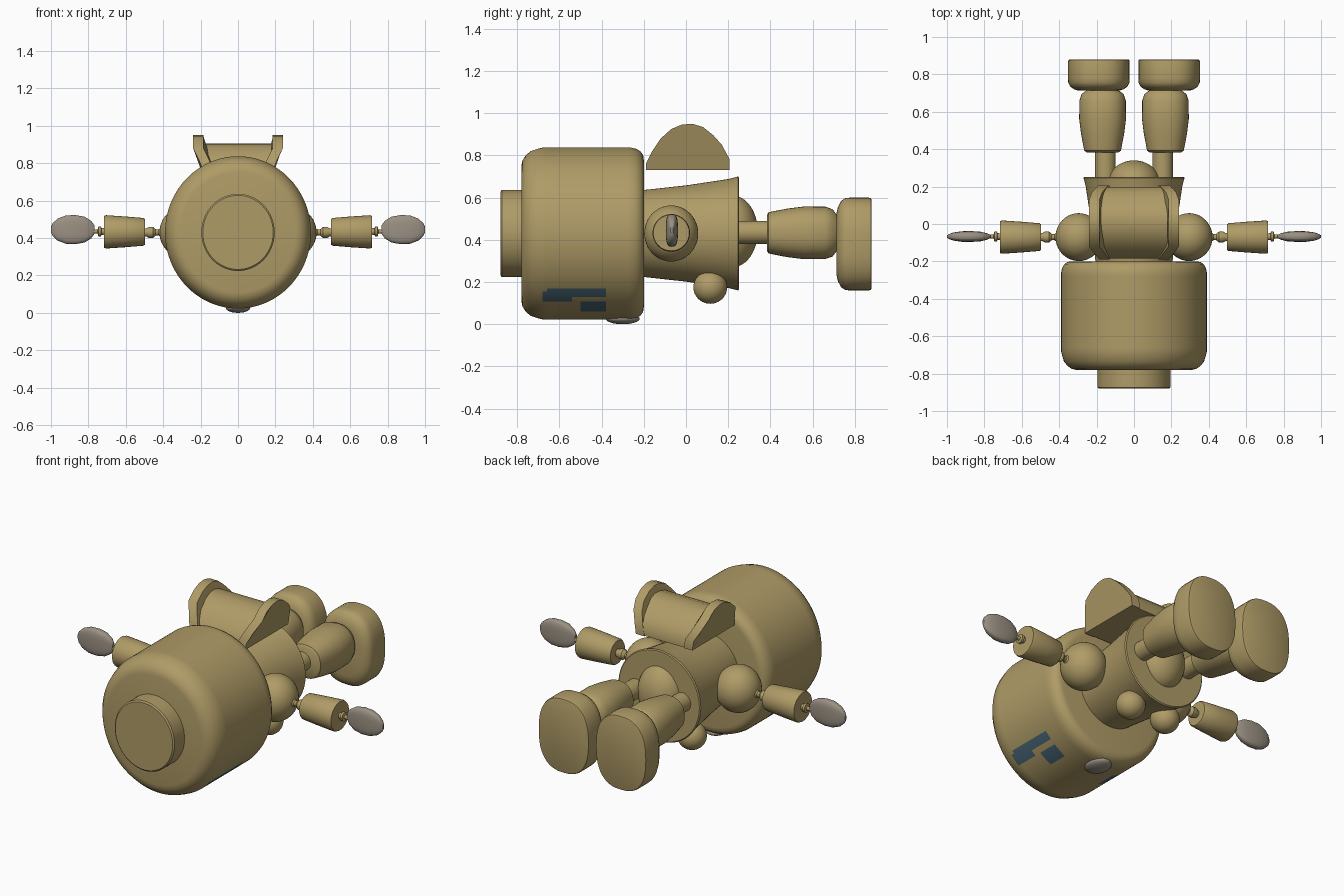
import bpy, bmesh, math

if "Cube" in bpy.data.objects:
    bpy.data.objects.remove(bpy.data.objects["Cube"])


def material(name, rgb):
    m = bpy.data.materials.new(name)
    m.diffuse_color = (*rgb, 1)
    m.use_nodes = True
    m.node_tree.nodes["Principled BSDF"].inputs["Base Color"].default_value = m.diffuse_color
    return m


TAN = material("tan", (0.43, 0.33, 0.135))
GREY = material("warm grey", (0.33, 0.285, 0.23))
BLUE = material("dull blue", (0.065, 0.13, 0.175))


def finish(bm, name, mats, angle=35):
    bmesh.ops.recalc_face_normals(bm, faces=bm.faces)
    me = bpy.data.meshes.new(name)
    bm.to_mesh(me)
    bm.free()
    ob = bpy.data.objects.new(name, me)
    bpy.context.collection.objects.link(ob)
    for m in mats:
        me.materials.append(m)
    bpy.ops.object.select_all(action='DESELECT')
    ob.select_set(True)
    bpy.context.view_layer.objects.active = ob
    bpy.ops.object.shade_smooth_by_angle(angle=math.radians(angle))
    return ob


def lathe(name, profile, axis, centre, scale=(1, 1), n=48, power=2, mats=(TAN,), paint=None):
    """Spin (position, radius) pairs around an axis; power > 2 squares the section."""
    bm = bmesh.new()
    rings = []
    for t, r in profile:
        ring = []
        for i in range(n):
            a = 2 * math.pi * i / n
            c, s = math.cos(a), math.sin(a)
            u = math.copysign(abs(c) ** (2 / power), c) * r * scale[0] + centre[0]
            v = math.copysign(abs(s) ** (2 / power), s) * r * scale[1] + centre[1]
            ring.append(bm.verts.new((u, t, v) if axis == 'y' else (t, u, v)))
        rings.append(ring)
    for p, q in zip(rings, rings[1:]):
        for i in range(n):
            j = (i + 1) % n
            bm.faces.new((p[i], p[j], q[j], q[i]))
    bm.faces.new(rings[0])
    bm.faces.new(rings[-1])
    if paint:
        for f in bm.faces:
            f.material_index = paint(f.calc_center_median())
    return finish(bm, name, mats)


def ball(name, centre, radii, mat=TAN):
    bm = bmesh.new()
    bmesh.ops.create_uvsphere(bm, u_segments=40, v_segments=24, radius=1)
    for v in bm.verts:
        v.co = [c + k * r for c, k, r in zip(centre, v.co, radii)]
    return finish(bm, name, [mat])


def prism(name, outline, x_in, x_out):
    """Extrude a (y, z) outline between two x positions that may depend on z."""
    bm = bmesh.new()
    a = [bm.verts.new((x_in(z), y, z)) for y, z in outline]
    b = [bm.verts.new((x_out(z), y, z)) for y, z in outline]
    bm.faces.new(a)
    bm.faces.new(b)
    for i in range(len(a)):
        j = (i + 1) % len(a)
        bm.faces.new((a[i], a[j], b[j], b[i]))
    return finish(bm, name, [TAN])


# Head: rounded drum with painted eyes on the downward face
def eye_paint(p):
    if p.z > 0.43:
        return 0
    ang = math.degrees(math.atan2(abs(p.x), 0.43 - p.z))
    brow = -0.66 < p.y < -0.39 and 42 < ang < 49
    corner = -0.68 < p.y < -0.54 and 37 < ang < 47
    pupil = -0.50 < p.y < -0.375 and 25 < ang < 37
    return 1 if brow or corner or pupil else 0


head = [(-0.78, 0.79), (-0.775, 0.85), (-0.76, 0.91), (-0.735, 0.96), (-0.705, 0.985)]
head += [(-0.68 + 0.02 * i, 1.0) for i in range(22)]
head += [(-0.235, 0.985), (-0.215, 0.955), (-0.203, 0.91), (-0.2, 0.86)]
lathe("head", head, 'y', (0, 0.43), (0.39, 0.407), n=144, mats=(TAN, BLUE), paint=eye_paint)
lathe("head_stud", [(-0.88, 0.192), (-0.873, 0.2), (-0.76, 0.2)], 'y', (0, 0.43), (0.98, 1.03), n=64)
ball("mouth", (0, -0.3, 0.026), (0.065, 0.08, 0.026), GREY)

# Torso and hips
lathe("torso", [(-0.21, 0.205), (0.0, 0.228), (0.2, 0.258), (0.247, 0.27), (0.252, 0.264)],
      'y', (0, 0.43), n=64)
ball("hips", (0, 0.22, 0.44), (0.14, 0.12, 0.17))

# Backpack: domed block between two flared side plates
dome = [(-0.19, 0.73), (-0.19, 0.76), (-0.16, 0.82), (-0.12, 0.88), (-0.07, 0.925), (-0.02, 0.946),
        (0.03, 0.95), (0.08, 0.935), (0.13, 0.895), (0.17, 0.85), (0.205, 0.785), (0.205, 0.73)]
block = [(y * 0.97, 0.73 + (z - 0.73) * 0.8) for y, z in dome]
prism("backpack", block, lambda z: -0.18, lambda z: 0.18)


def flare(z):
    return 0.185 + 0.055 * min(1, max(0, (z - 0.77) / 0.11))


for s, side in ((1, "right"), (-1, "left")):
    prism(side + "_backpack_plate", dome, lambda z: s * (flare(z) - 0.055), lambda z: s * flare(z))
    ball(side + "_chest_ball", (s * 0.12, 0.115, 0.175), (0.08, 0.08, 0.078))

    # Arm: shoulder, jointed rod, tapered forearm, wrist and flat hand
    ball(side + "_shoulder", (s * 0.295, -0.07, 0.43), (0.125, 0.128, 0.133))
    rod = [(0.38, 0.04), (0.405, 0.034), (0.425, 0.016), (0.44, 0.017), (0.455, 0.03),
           (0.475, 0.03), (0.49, 0.022), (0.51, 0.022)]
    lathe(side + "_elbow", [(s * t, r) for t, r in rod], 'x', (-0.07, 0.43), n=24)
    fore = [(0.497, 0.068), (0.505, 0.074), (0.6, 0.082), (0.705, 0.089), (0.717, 0.085)]
    lathe(side + "_forearm", [(s * t, r) for t, r in fore], 'x', (-0.07, 0.433), n=32)
    wrist = [(0.71, 0.017), (0.73, 0.018), (0.733, 0.026), (0.747, 0.026), (0.75, 0.012), (0.785, 0.01)]
    lathe(side + "_wrist", [(s * t, r) for t, r in wrist], 'x', (-0.067, 0.435), n=24)
    palm = [(0.768, 0.3), (0.785, 0.6), (0.82, 0.88), (0.87, 1.0), (0.92, 0.97),
            (0.965, 0.75), (0.99, 0.45), (1.0, 0.2)]
    lathe(side + "_hand", [(s * t, r) for t, r in palm], 'x', (-0.067, 0.445), (0.029, 0.078),
          n=32, power=3, mats=(GREY,))

    # Leg: thin thigh, bulging shin and broad foot
    lathe(side + "_thigh", [(0.22, 0.055), (0.42, 0.055)], 'y', (s * 0.153, 0.435), n=32)
    shin = [(0.383, 0.085), (0.392, 0.098), (0.48, 0.115), (0.56, 0.125), (0.66, 0.124),
            (0.695, 0.112), (0.715, 0.085), (0.73, 0.075)]
    lathe(side + "_shin", shin, 'y', (s * 0.168, 0.433), n=40, power=2.3)
    foot = [(0.713, 0.66), (0.72, 0.8), (0.735, 0.93), (0.755, 0.99), (0.78, 1.0),
            (0.865, 1.0), (0.877, 0.985), (0.88, 0.95)]
    lathe(side + "_foot", foot, 'y', (s * 0.188, 0.38), (0.165, 0.22), n=48, power=2.5)
